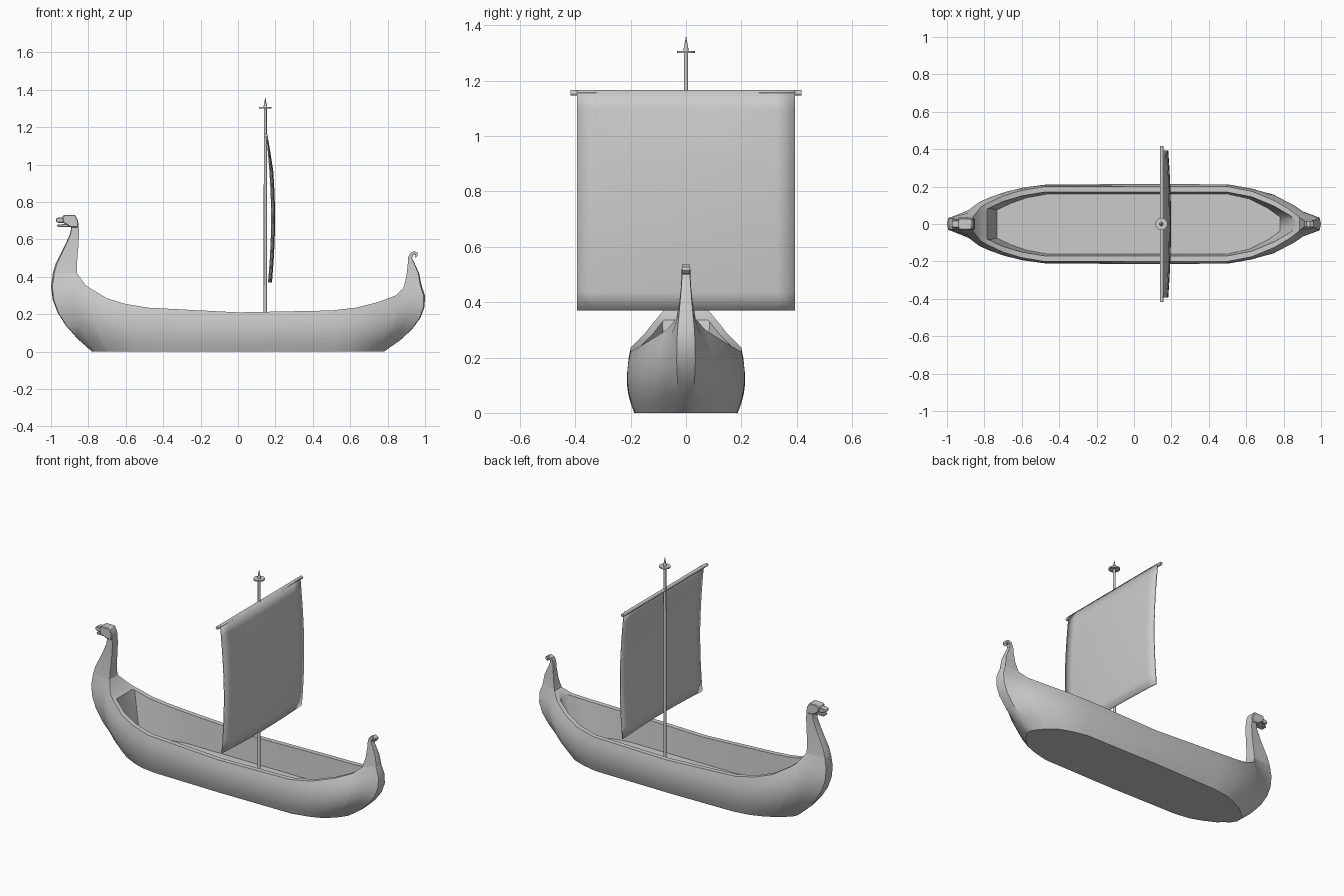
import bpy, bmesh, math
from mathutils import Vector

if "Cube" in bpy.data.objects:
    bpy.data.objects.remove(bpy.data.objects["Cube"])


def finish(name, bm, angle=35):
    bmesh.ops.remove_doubles(bm, verts=bm.verts, dist=0.0003)
    bmesh.ops.recalc_face_normals(bm, faces=bm.faces)
    me = bpy.data.meshes.new(name)
    bm.to_mesh(me)
    bm.free()
    ob = bpy.data.objects.new(name, me)
    bpy.context.collection.objects.link(ob)
    bpy.ops.object.select_all(action='DESELECT')
    ob.select_set(True)
    bpy.context.view_layer.objects.active = ob
    bpy.ops.object.shade_smooth_by_angle(angle=math.radians(angle))
    return ob


def grid(bm, rows, wrap=False):
    vs = [[bm.verts.new(p) for p in r] for r in rows]
    n = len(rows[0])
    for a, b in zip(vs, vs[1:]):
        for j in range(n if wrap else n - 1):
            k = (j + 1) % n
            bm.faces.new((a[j], a[k], b[k], b[j]))
    return vs


def loft(name, sections):
    """Sections: (outer x, outer z, inner x, inner z, outer half width, inner half width)."""
    bm = bmesh.new()
    rings = []
    for ox, oz, ix, iz, wo, wi in sections:
        fx, fz = (ox - ix) * 0.06, (oz - iz) * 0.06
        rings.append([(ox - fx, -wo, oz - fz), (ox, 0, oz), (ox - fx, wo, oz - fz),
                      (ix, wi, iz), (ix, -wi, iz)])
    vs = grid(bm, rings, True)
    bm.faces.new(vs[0])
    bm.faces.new(vs[-1])
    return finish(name, bm)


def prism(name, outline, w, bevel=0.004):
    bm = bmesh.new()
    vs = grid(bm, [[(x, y, z) for x, z in outline] for y in (-w, w)], True)
    bm.faces.new(vs[0])
    bm.faces.new(vs[1])
    ob = finish(name, bm)
    m = ob.modifiers.new("bevel", 'BEVEL')
    m.width, m.segments = bevel, 1
    return ob


def rod(name, a, b, r1, r2, sides=16):
    a, b = Vector(a), Vector(b)
    bm = bmesh.new()
    bmesh.ops.create_cone(bm, cap_ends=True, segments=sides, radius1=r1, radius2=r2,
                          depth=(b - a).length)
    rot = (b - a).to_track_quat('Z', 'Y').to_matrix()
    for v in bm.verts:
        v.co = rot @ v.co + (a + b) / 2
    return finish(name, bm)


# Hull stations: bottom x, bottom y, rim x, rim y, rim z, bulge x, bulge y
STATIONS = [
    (-.78, 0, -.99, 0, .42, -.08, 0),
    (-.78, .018, -.982, .03, .42, -.08, .008),
    (-.76, .05, -.86, .04, .42, -.065, .035),
    (-.72, .08, -.82, .09, .36, -.045, .035),
    (-.70, .10, -.785, .11, .335, -.04, .03),
    (-.69, .105, -.775, .115, .33, -.04, .03),
    (-.62, .14, -.70, .15, .285, -.02, .027),
    (-.55, .165, -.60, .18, .255, -.01, .022),
    (-.45, .18, -.48, .20, .235, 0, .02),
    (0, .187, 0, .20, .21, 0, .02),
    (.50, .183, .50, .20, .22, 0, .02),
    (.60, .16, .63, .175, .235, .01, .022),
    (.68, .13, .75, .125, .265, .03, .03),
    (.73, .085, .83, .078, .295, .05, .03),
    (.735, .08, .845, .068, .302, .055, .03),
    (.755, .055, .885, .035, .34, .075, .025),
    (.78, .018, .972, .025, .36, .095, .012),
    (.78, 0, .98, 0, .36, .095, 0),
]
OPEN = range(5, 14)      # stations with a hollow inside


def station(i, s):
    xb, yb, xg, yg, zg, bx, by = STATIONS[i]
    pts = [(xb, 0, 0)]
    for k in range(7):
        v = k / 6
        b = 4 * v * (1 - v)
        pts.append((xb + (xg - xb) * v + bx * b, s * (yb + (yg - yb) * v + by * b), zg * v))
    if i in OPEN:
        yi, xf = yg - .03, (xb + xg) / 2
        pts += [(xg, s * yi, zg), (xf, s * (yi - .01), .05), (xf, 0, .05)]
    else:
        yi = max(yg - .03, 0)
        pts += [(xg, s * yi, zg), (xg, s * yi * .6, zg), (xg, 0, zg)]
    return pts


bm = bmesh.new()
for side in (1, -1):
    grid(bm, [station(i, side) for i in range(len(STATIONS))])
bmesh.ops.dissolve_degenerate(bm, dist=0.0002, edges=bm.edges)
finish("hull", bm)

# Bow neck and beast head
loft("bow_neck", [
    (-.99, .42, -.86, .42, .03, .04), (-.975, .47, -.862, .46, .027, .034),
    (-.95, .52, -.858, .51, .024, .03), (-.92, .58, -.853, .57, .022, .028),
    (-.898, .63, -.85, .63, .022, .027), (-.89, .675, -.853, .69, .022, .027)])
prism("head", [(-.895, .665), (-.935, .69), (-.94, .724), (-.925, .731), (-.87, .731),
               (-.855, .70), (-.853, .665)], .03)
prism("snout", [(-.92, .69), (-.955, .688), (-.972, .692), (-.975, .71), (-.96, .717),
                (-.92, .718)], .021)
prism("jaw", [(-.89, .667), (-.965, .667), (-.968, .68), (-.92, .682), (-.89, .69)], .018, .003)

# Stern post with its curled tip
loft("stern_post", [
    (.98, .36, .885, .34, .025, .035), (.968, .42, .9, .40, .02, .024),
    (.946, .468, .907, .46, .016, .018), (.931, .50, .91, .505, .014, .016),
    (.934, .515, .921, .528, .014, .015), (.942, .522, .942, .537, .014, .015),
    (.949, .517, .96, .528, .014, .015), (.949, .511, .961, .514, .013, .014),
    (.943, .509, .95, .502, .012, .012)])

# Mast, top disc, spike and yard
MX = .146
rod("mast", (MX, 0, .05), (MX, 0, 1.305), .009, .008)
rod("mast_disc", (MX, 0, 1.30), (MX, 0, 1.308), .033, .033, 20)
rod("mast_spike", (MX, 0, 1.308), (MX, 0, 1.36), .01, .0005)
rod("yard", (MX + .002, -.418, 1.156), (MX + .002, .418, 1.156), .01, .01, 12)

# Billowing sail
bm = bmesh.new()
rows = []
for i in range(13):
    s = i / 12
    row = []
    for j in range(13):
        t = j / 6 - 1
        x = .154 + .026 * math.sin(math.pi * .88 * s) + .015 * min(1, 4 * s) * (1 - t * t)
        row.append((x, .393 * t, 1.163 - .793 * s))
    rows.append(row)
grid(bm, rows)
sail = finish("sail", bm)
mod = sail.modifiers.new("thickness", 'SOLIDIFY')
mod.thickness, mod.offset = .006, 0
